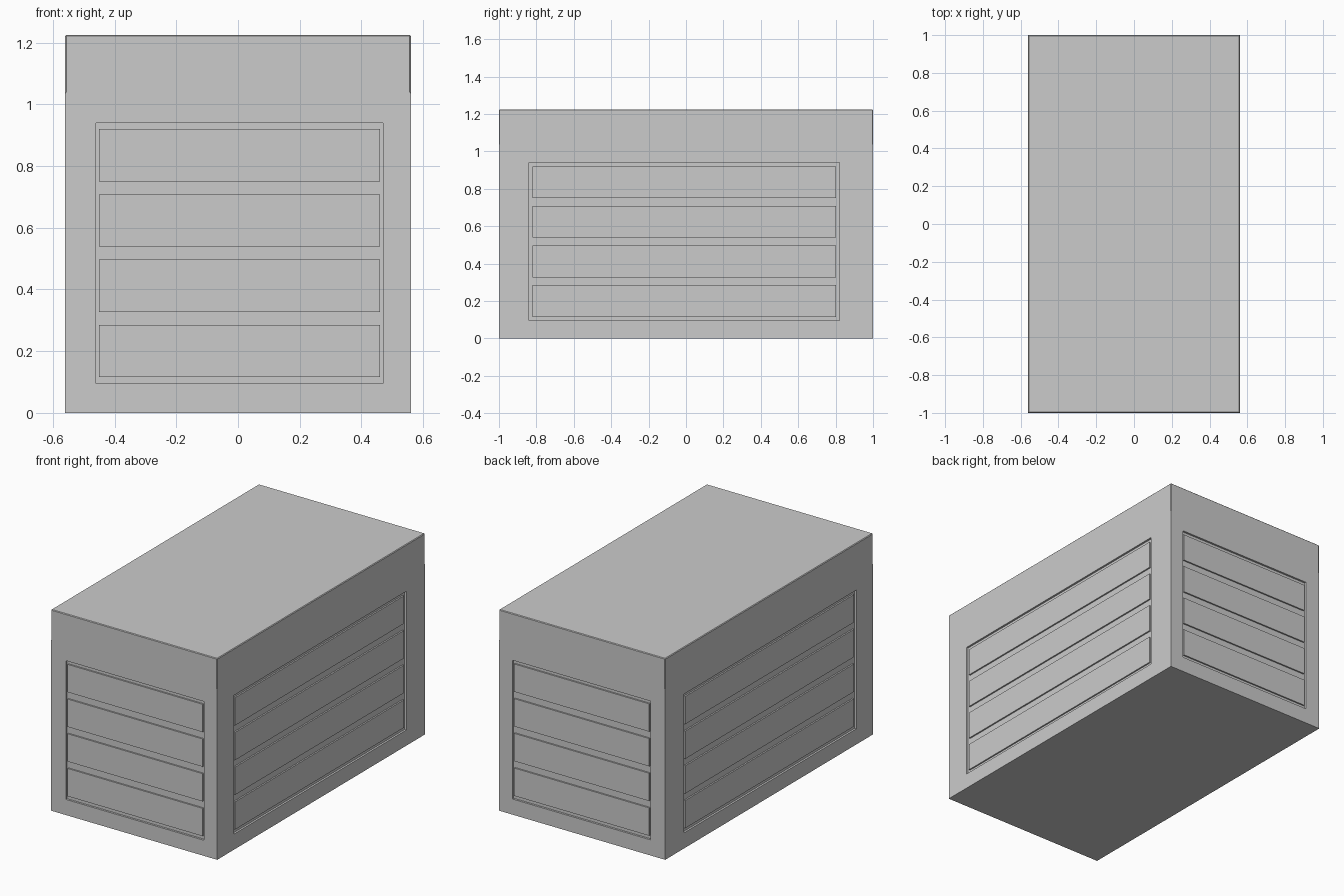
import bpy, bmesh

if "Cube" in bpy.data.objects:
    bpy.data.objects.remove(bpy.data.objects["Cube"])

W, L, H = 1.12, 2.0, 1.225       # overall size
Z0, Z1 = 0.095, 0.94             # panel bottom and top
RECESS, BOARD = 0.012, 0.009     # recess depth, board thickness
ROWS, GAP = 4, 0.021             # boards per panel, half groove


def new_object(name, bm):
    bmesh.ops.recalc_face_normals(bm, faces=bm.faces)
    me = bpy.data.meshes.new(name)
    bm.to_mesh(me)
    bm.free()
    ob = bpy.data.objects.new(name, me)
    bpy.context.collection.objects.link(ob)
    return ob


def add_box(bm, lo, hi):
    verts = bmesh.ops.create_cube(bm, size=1)["verts"]
    for v in verts:
        for i in range(3):
            v.co[i] = lo[i] if v.co[i] < 0 else hi[i]


def side_box(bm, axis, sign, d0, d1, a0, a1, z0, z1):
    """Box on a wall: d along the wall normal, a along the wall."""
    n0, n1 = sorted((sign * d0, sign * d1))
    if axis == "x":
        add_box(bm, (n0, a0, z0), (n1, a1, z1))
    else:
        add_box(bm, (a0, n0, z0), (a1, n1, z1))


# cabinet body, with the upper band and top edges slightly rounded off
bm = bmesh.new()
add_box(bm, (-W / 2, -L / 2, 0), (W / 2, L / 2, H))
bmesh.ops.bisect_plane(bm, geom=bm.verts[:] + bm.edges[:] + bm.faces[:],
                       plane_co=(0, 0, 1.04), plane_no=(0, 0, 1))
rim = [e for e in bm.edges
       if min(v.co.z for v in e.verts) > 1.03
       and max(v.co.z for v in e.verts) > 1.2]
bmesh.ops.bevel(bm, geom=rim, offset=0.004, segments=1, affect="EDGES")
body = new_object("cabinet_body", bm)

# panels: name, axis, sign, outer range, side margin of the boards
PANELS = [
    ("front", "y", -1, -0.46, 0.47, 0.01),
    ("back", "y", 1, -0.46, 0.47, 0.01),
    ("right", "x", 1, -0.84, 0.82, 0.018),
    ("left", "x", -1, -0.84, 0.82, 0.018),
]
cut = bmesh.new()
for name, axis, sign, a0, a1, m in PANELS:
    wall = W / 2 if axis == "x" else L / 2
    floor = wall - RECESS
    side_box(cut, axis, sign, floor, wall + 0.05, a0, a1, Z0, Z1)

    # raised horizontal boards inside each recess
    bm = bmesh.new()
    pitch = (Z1 - Z0) / ROWS
    for i in range(ROWS):
        z = Z0 + i * pitch
        side_box(bm, axis, sign, floor - 0.001, floor + BOARD,
                 a0 + m, a1 - m, z + GAP, z + pitch - GAP)
    new_object(name + "_boards", bm)

# cut the recesses into the body
cutter = new_object("recess_cutter", cut)
cutter.hide_render = True
mod = body.modifiers.new("recesses", "BOOLEAN")
mod.operation = "DIFFERENCE"
mod.solver = "EXACT"
mod.object = cutter
bpy.context.view_layer.objects.active = body
bpy.ops.object.modifier_apply(modifier=mod.name)
bpy.data.objects.remove(cutter)
